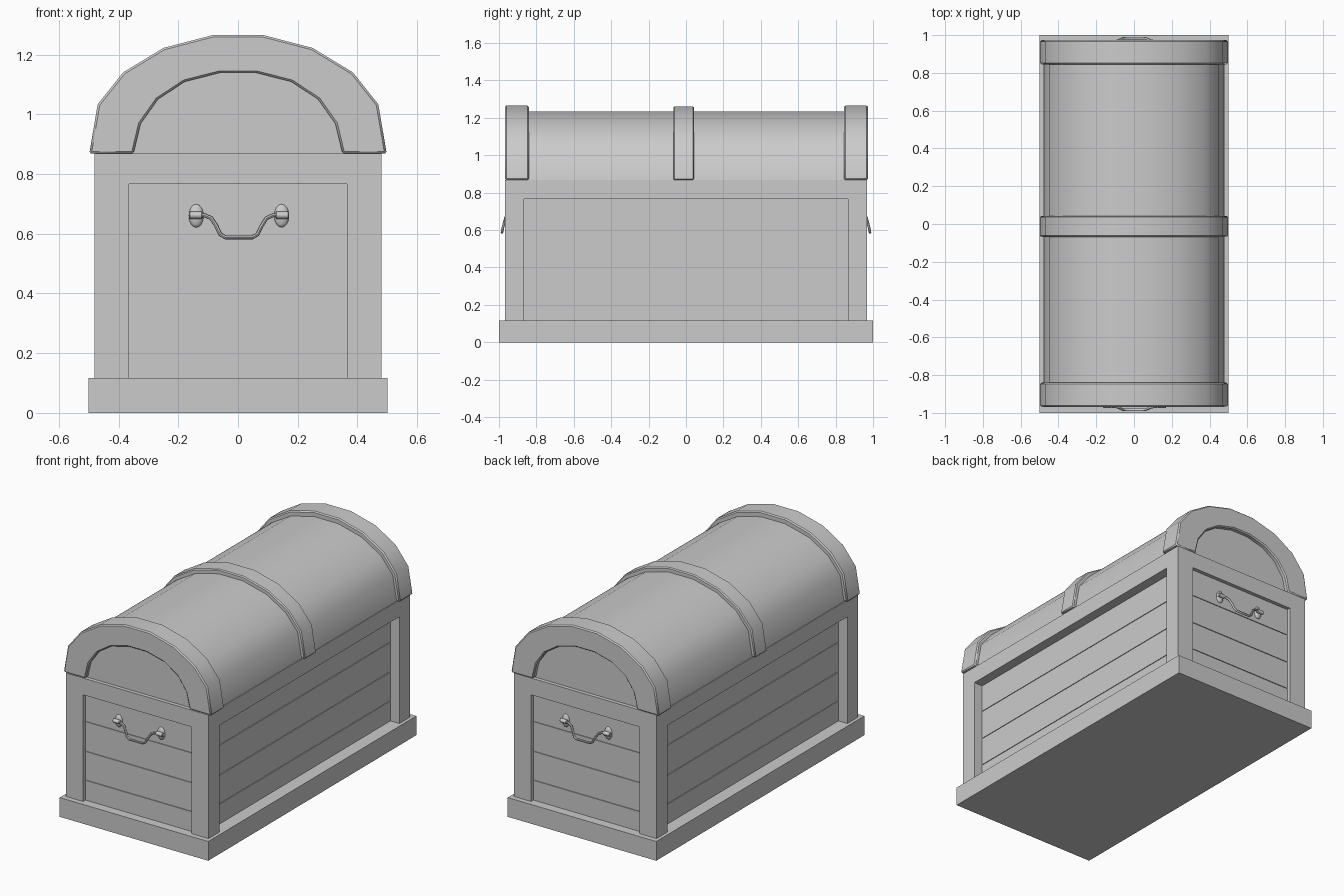
import bpy, bmesh, math
from mathutils import Vector

if "Cube" in bpy.data.objects:
    bpy.data.objects.remove(bpy.data.objects["Cube"])


def finish(name, bm, bevel=0.0):
    bmesh.ops.recalc_face_normals(bm, faces=bm.faces)
    me = bpy.data.meshes.new(name)
    bm.to_mesh(me)
    bm.free()
    ob = bpy.data.objects.new(name, me)
    bpy.context.collection.objects.link(ob)
    if bevel:
        m = ob.modifiers.new("bevel", 'BEVEL')
        m.width, m.segments = bevel, 1
        m.limit_method, m.angle_limit = 'ANGLE', math.radians(45)
    return ob


def smooth(ob, angle=32):
    bpy.ops.object.select_all(action='DESELECT')
    bpy.context.view_layer.objects.active = ob
    ob.select_set(True)
    bpy.ops.object.shade_smooth_by_angle(angle=math.radians(angle))


def box(name, x0, x1, y0, y1, z0, z1, bevel=0.0):
    bm = bmesh.new()
    bmesh.ops.create_cube(bm, size=1)
    for v in bm.verts:
        v.co = Vector(((x0 + x1) / 2 + v.co.x * (x1 - x0),
                       (y0 + y1) / 2 + v.co.y * (y1 - y0),
                       (z0 + z1) / 2 + v.co.z * (z1 - z0)))
    return finish(name, bm, bevel)


def arch(half):
    """Full arch outline from the right-hand half, listed bottom to top."""
    return half + [(-x, z) for x, z in reversed(half)]


def band(name, outer, inner, y0, y1, bevel):
    bm = bmesh.new()
    rows = [[bm.verts.new((p[0], y, p[1])) for p, y in
             ((o, y0), (o, y1), (i, y1), (i, y0))] for o, i in zip(outer, inner)]
    for a, b in zip(rows, rows[1:]):
        for k in range(4):
            bm.faces.new((a[k], a[(k + 1) % 4], b[(k + 1) % 4], b[k]))
    bm.faces.new(rows[0])
    bm.faces.new(rows[-1])
    smooth(finish(name, bm, bevel))


# plinth and body
RIM = 0.868
box("plinth", -0.5, 0.5, -1, 1, 0, 0.117)
box("core", -0.415, 0.415, -0.94, 0.94, 0.10, 0.80)
levels = [0.11, 0.239, 0.415, 0.596, 0.775]
for a, b in zip(levels, levels[1:]):
    box("plank_course", -0.42, 0.42, -0.945, 0.945, a + 0.002, b - 0.002)
for sx in (-1, 1):
    for sy in (-1, 1):
        xs, ys = sorted((sx * 0.365, sx * 0.48)), sorted((sy * 0.865, sy * 0.968))
        box("corner_post", *xs, *ys, 0.11, 0.768)
box("top_rail", -0.48, 0.48, -0.968, 0.968, 0.766, RIM)

# arched lid
OUTER = arch([(0.498, RIM), (0.47, 1.033), (0.385, 1.14), (0.25, 1.222), (0.085, 1.265)])
BARREL = [(x * 0.955, RIM + (z - RIM) * 0.922) for x, z in OUTER]
INNER = arch([(0.35, RIM), (0.326, 0.968), (0.268, 1.05), (0.178, 1.109), (0.06, 1.139)])
UNDER = [(x * 0.93, RIM + (z - RIM) * 0.90) for x, z in OUTER]

bm = bmesh.new()
rings = [[bm.verts.new((x, y, z)) for x, z in BARREL] for y in (-0.945, 0.945)]
n = len(BARREL)
for k in range(n):
    bm.faces.new((rings[0][k], rings[0][(k + 1) % n], rings[1][(k + 1) % n], rings[1][k]))
for r in rings:
    bm.faces.new(r)
smooth(finish("lid_barrel", bm))

# lid bands
band("front_lid_band", OUTER, INNER, -0.968, -0.84, 0.007)
band("back_lid_band", OUTER, INNER, 0.845, 0.973, 0.007)
MID = [(x, RIM + (z - RIM) * 0.99) for x, z in OUTER]
band("middle_lid_band", MID, UNDER, -0.068, 0.043, 0.006)

# end handles
PATH = [(-0.165, 0.963, 0.662), (-0.115, 0.966, 0.662), (-0.092, 0.969, 0.652),
        (-0.075, 0.976, 0.625), (-0.062, 0.982, 0.598), (-0.045, 0.984, 0.588)]
PATH += [(-x, y, z) for x, y, z in reversed(PATH)]
for side, s in (("front", -1), ("back", 1)):
    cu = bpy.data.curves.new(side + "_handle", 'CURVE')
    cu.dimensions = '3D'
    cu.bevel_depth, cu.bevel_resolution, cu.use_fill_caps = 0.007, 2, True
    sp = cu.splines.new('POLY')
    sp.points.add(len(PATH) - 1)
    for p, (x, y, z) in zip(sp.points, PATH):
        p.co = (x + 0.003, s * y, z, 1)
    ob = bpy.data.objects.new(side + "_handle", cu)
    bpy.context.collection.objects.link(ob)
    bpy.ops.object.select_all(action='DESELECT')
    bpy.context.view_layer.objects.active = ob
    ob.select_set(True)
    bpy.ops.object.convert(target='MESH')
    smooth(bpy.context.object, 45)
    for sx in (-1, 1):
        # oval mount and thick pivot sleeve
        bm = bmesh.new()
        bmesh.ops.create_uvsphere(bm, u_segments=16, v_segments=8, radius=1)
        for v in bm.verts:
            v.co = Vector((0.003 + sx * 0.143 + v.co.x * 0.025,
                           s * 0.945 + v.co.y * 0.014, 0.66 + v.co.z * 0.039))
        smooth(finish(side + "_handle_mount", bm), 45)
        bm = bmesh.new()
        bmesh.ops.create_cone(bm, cap_ends=True, segments=12, radius1=0.012,
                              radius2=0.012, depth=0.045)
        for v in bm.verts:
            v.co = Vector((0.003 + sx * 0.145 + v.co.z, s * 0.962 + v.co.y, 0.662 + v.co.x))
        smooth(finish(side + "_handle_sleeve", bm, 0.003), 45)
